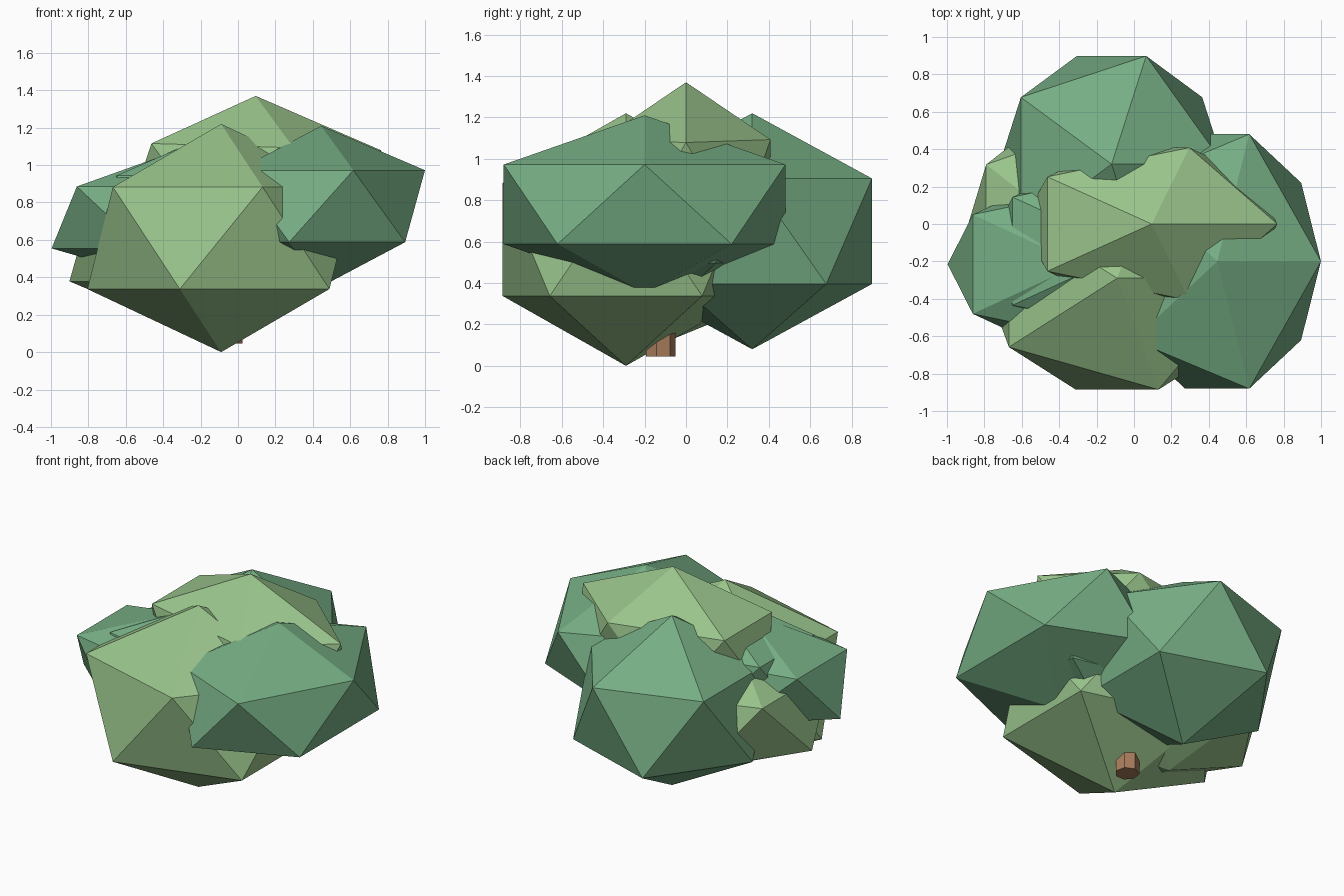
import bpy

if "Cube" in bpy.data.objects:
    bpy.data.objects.remove(bpy.data.objects["Cube"])


def material(name, rgb):
    m = bpy.data.materials.new(name)
    m.diffuse_color = (*rgb, 1)
    m.use_nodes = True
    m.node_tree.nodes["Principled BSDF"].inputs["Base Color"].default_value = m.diffuse_color
    return m


LIGHT = material("light_leaf", (0.32, 0.55, 0.26))
DARK = material("dark_leaf", (0.18, 0.42, 0.23))
BARK = material("bark", (0.40, 0.21, 0.11))


def clump(name, centre, radii, mat, tilt=0.0):
    """Flat-faced leaf clump: a stretched 20-sided sphere."""
    bpy.ops.mesh.primitive_ico_sphere_add(subdivisions=1, radius=1, location=centre,
                                          rotation=(0, tilt, 0))
    ob = bpy.context.object
    ob.name = name
    ob.scale = radii
    ob.data.materials.append(mat)


# Leaf clumps
clump("front_clump", (-0.09, -0.29, 0.61), (0.80, 0.70, 0.61), LIGHT)
clump("right_clump", (0.445, -0.20, 0.78), (0.62, 0.80, 0.43), DARK)
clump("back_clump", (-0.12, 0.32, 0.65), (0.67, 0.68, 0.57), DARK)
clump("left_clump", (-0.29, -0.215, 0.72), (0.79, 0.505, 0.37), DARK)
clump("lower_left_clump", (-0.32, -0.05, 0.575), (0.65, 0.70, 0.44), LIGHT)
clump("middle_clump", (-0.02, -0.145, 0.72), (0.87, 0.55, 0.50), DARK)
clump("top_clump", (0.08, 0.0, 0.88), (0.76, 0.48, 0.49), LIGHT, 0.03)

# Short stem, mostly hidden inside the leaves
bpy.ops.mesh.primitive_cylinder_add(vertices=7, radius=0.075, depth=0.6,
                                    location=(-0.05, -0.125, 0.345))
stem = bpy.context.object
stem.name = "stem"
stem.data.materials.append(BARK)
